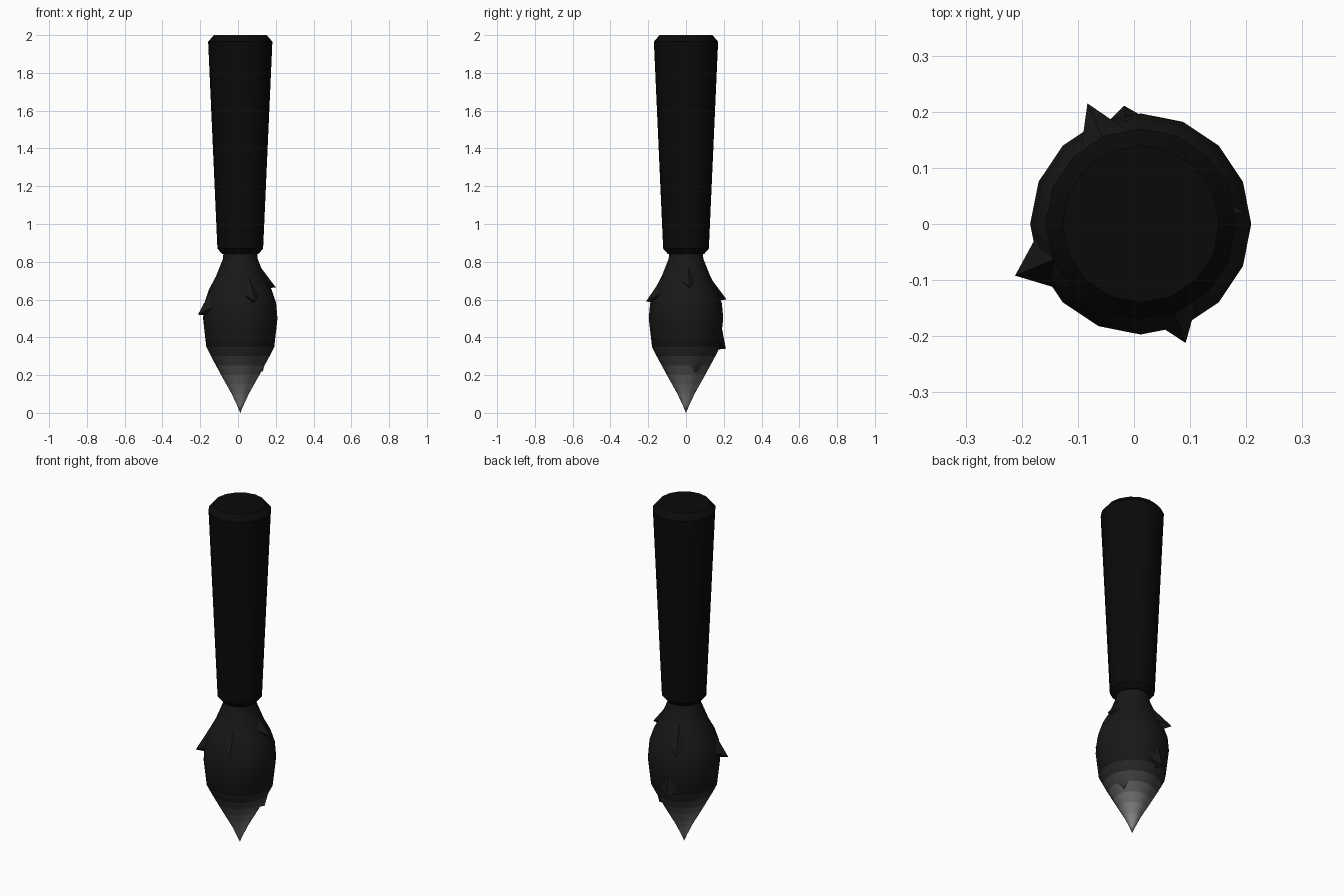
import bpy, bmesh, math
from mathutils import Vector

if "Cube" in bpy.data.objects:
    bpy.data.objects.remove(bpy.data.objects["Cube"])

CX, SIDES = 0.012, 16


def material(name, v):
    m = bpy.data.materials.new(name)
    m.diffuse_color = (v, v, v, 1)
    m.use_nodes = True
    m.node_tree.nodes["Principled BSDF"].inputs["Base Color"].default_value = m.diffuse_color
    return m


def finish(name, bm, mats, angle):
    bmesh.ops.recalc_face_normals(bm, faces=bm.faces)
    me = bpy.data.meshes.new(name)
    bm.to_mesh(me)
    bm.free()
    ob = bpy.data.objects.new(name, me)
    bpy.context.collection.objects.link(ob)
    for m in mats:
        me.materials.append(m)
    bpy.ops.object.select_all(action='DESELECT')
    ob.select_set(True)
    bpy.context.view_layer.objects.active = ob
    bpy.ops.object.shade_smooth_by_angle(angle=math.radians(angle))
    return ob


def lathe(bm, profile, pick=lambda z: 0):
    """Stack of rings from (radius, z); radius 0 makes a point."""
    rings = []
    for r, z in profile:
        n = SIDES if r else 1
        rings.append([bm.verts.new((CX + r * math.cos(math.tau * i / SIDES),
                                    r * math.sin(math.tau * i / SIDES), z)) for i in range(n)])
    for a, b, (p, q) in zip(rings, rings[1:], zip(profile, profile[1:])):
        for i in range(SIDES):
            j = (i + 1) % SIDES
            quad = [a[i % len(a)], a[j % len(a)], b[j % len(b)], b[i % len(b)]]
            f = bm.faces.new(list(dict.fromkeys(quad)))
            f.material_index = pick((p[1] + q[1]) / 2)
    for ring in (rings[0], rings[-1]):
        if len(ring) > 1:
            bm.faces.new(ring)


PROFILE = [(0, 0), (0.017, 0.04), (0.045, 0.1), (0.073, 0.15), (0.101, 0.2),
           (0.128, 0.25), (0.155, 0.3), (0.180, 0.35), (0.197, 0.5), (0.190, 0.58),
           (0.165, 0.655), (0.130, 0.72), (0.092, 0.815), (0.088, 0.86)]


def radius(z):
    for (r0, z0), (r1, z1) in zip(PROFILE, PROFILE[1:]):
        if z <= z1:
            return r0 + (r1 - r0) * (z - z0) / (z1 - z0)
    return PROFILE[-1][0]


# Handle: tapered shaft with bevelled ends
black = material("handle_black", 0.003)
bm = bmesh.new()
lathe(bm, [(0.095, 0.84), (0.121, 0.87), (0.170, 1.965), (0.140, 2.0)])
finish("handle", bm, [black], 30)

# Bristle head: dark body fading to a pale tip
shades = [0.009, 0.02, 0.05, 0.10, 0.16, 0.21, 0.25]
mats = [material(f"bristle_{i}", v) for i, v in enumerate(shades)]


def shade(z):
    return max(0, min(6, math.ceil((0.345 - z) / 0.05)))


bm = bmesh.new()
lathe(bm, PROFILE, shade)
finish("bristles", bm, mats, 60)


# Tufts: loose hair points lying on the head, tips lifted outward
def tuft(name, x, y, z, length=0.15, width=0.055):
    a = math.atan2(y, x - CX)

    def on_head(da, h, inset=0.006):
        r = radius(h) - inset
        return Vector((CX + r * math.cos(a + da), r * math.sin(a + da), h))

    spread = width / radius(z)
    bm = bmesh.new()
    tip = bm.verts.new((x, y, z))
    base = [bm.verts.new(p) for p in (on_head(0, z + length), on_head(spread, z + 0.04),
                                      on_head(0, z - 0.005), on_head(-spread, z + 0.04))]
    for p, q in zip(base, base[1:] + base[:1]):
        bm.faces.new((tip, p, q))
    bm.faces.new(base)
    finish(name, bm, [mats[shade(z + 0.03)]], 60)


for i, args in enumerate([(-0.212, -0.092, 0.52, 0.22), (0.092, -0.212, 0.59),
                          (-0.083, 0.215, 0.60), (0.200, 0.02, 0.665, 0.12),
                          (-0.018, 0.211, 0.34, 0.13, 0.06), (0.132, 0.06, 0.22, 0.10, 0.04)]):
    tuft(f"tuft_{i + 1}", *args)
